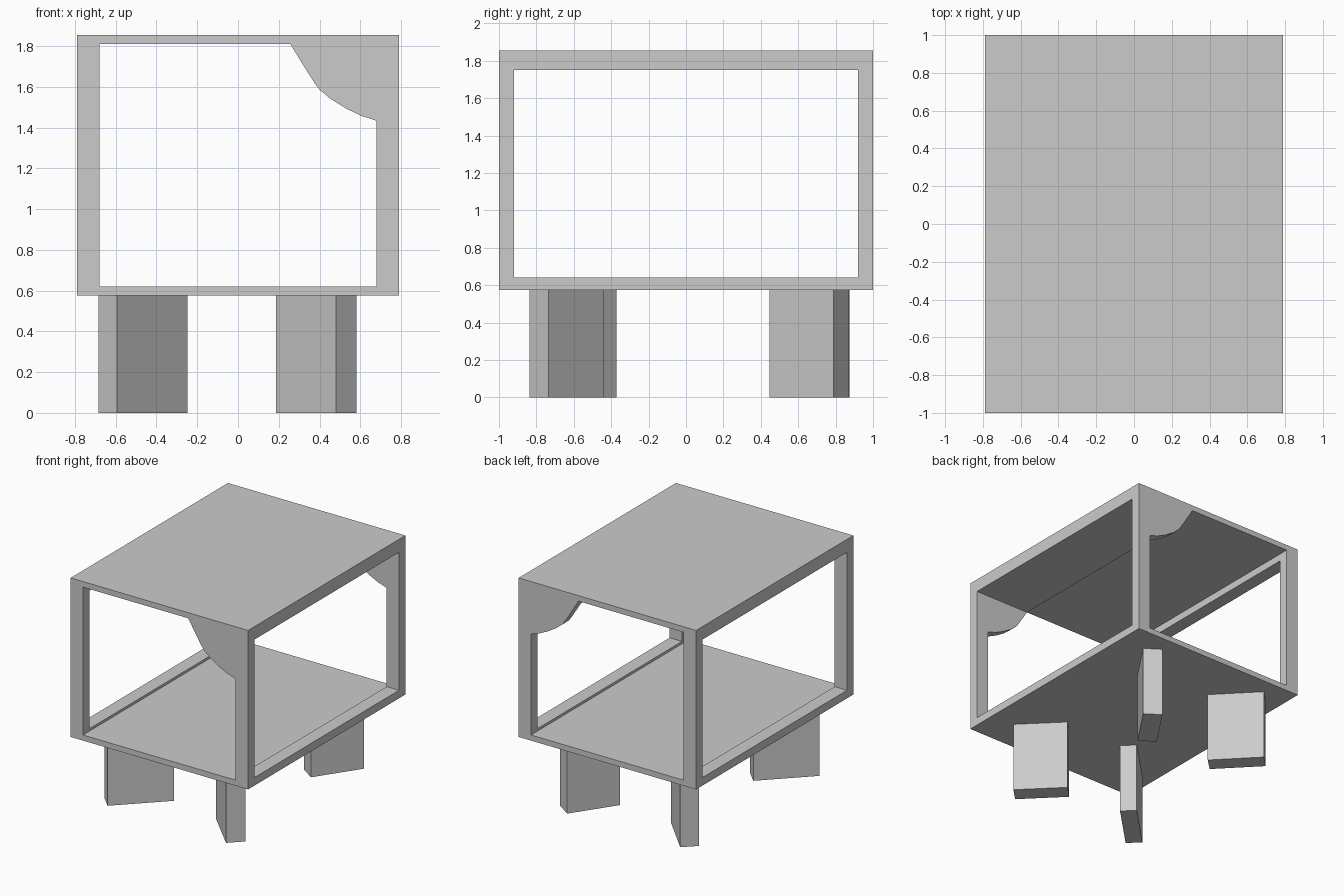
import bpy, bmesh, math

if "Cube" in bpy.data.objects:
    bpy.data.objects.remove(bpy.data.objects["Cube"])


def prism(name, profile, depth, axis):
    """Extrude a 2D profile along y (profile = x,z), x (profile = y,z)."""
    bm = bmesh.new()
    if axis == 'Y':
        pts = [(a, -depth / 2, b) for a, b in profile]
        move = (0, depth, 0)
    else:
        pts = [(-depth / 2, a, b) for a, b in profile]
        move = (depth, 0, 0)
    face = bm.faces.new([bm.verts.new(p) for p in pts])
    out = bmesh.ops.extrude_face_region(bm, geom=[face])
    verts = [v for v in out['geom'] if isinstance(v, bmesh.types.BMVert)]
    bmesh.ops.translate(bm, verts=verts, vec=move)
    bmesh.ops.recalc_face_normals(bm, faces=bm.faces)
    mesh = bpy.data.meshes.new(name)
    bm.to_mesh(mesh)
    bm.free()
    obj = bpy.data.objects.new(name, mesh)
    bpy.context.collection.objects.link(obj)
    return obj


def rect(half, low, high):
    return [(-half, low), (half, low), (half, high), (-half, high)]


def cut(target, cutter):
    cutter.hide_render = True
    mod = target.modifiers.new("opening", 'BOOLEAN')
    mod.operation = 'DIFFERENCE'
    mod.solver = 'EXACT'
    mod.object = cutter
    bpy.context.view_layer.objects.active = target
    bpy.ops.object.modifier_apply(modifier=mod.name)
    bpy.data.objects.remove(cutter)


# Box cabinet, open on all four sides
cabinet = prism("cabinet_frame", rect(0.79, 0.575, 1.855), 2.0, 'Y')

# Front-to-back opening with a curved corner gusset
front_profile = [(-0.68, 0.62), (0.68, 0.62), (0.68, 1.434), (0.605, 1.458),
                 (0.532, 1.493), (0.453, 1.542), (0.40, 1.586), (0.375, 1.62),
                 (0.316, 1.713), (0.257, 1.81), (-0.68, 1.81)]
cut(cabinet, prism("front_opening_cutter", front_profile, 3.0, 'Y'))

# Side-to-side opening
cut(cabinet, prism("side_opening_cutter", rect(0.92, 0.64, 1.75), 3.0, 'X'))

# Slab legs, each turned roughly toward the centre
legs = {  # name: (x, y, length, thickness, angle)
    "front_right_leg": (0.385, -0.64, 0.414, 0.145, 135),
    "front_left_leg": (-0.467, -0.59, 0.49, 0.128, 45),
    "back_right_leg": (0.393, 0.658, 0.414, 0.147, 56),
    "back_left_leg": (-0.46, 0.67, 0.43, 0.139, 134),
}
for name, (x, y, length, thick, angle) in legs.items():
    bpy.ops.mesh.primitive_cube_add(size=1, location=(x, y, 0.2875),
                                    rotation=(0, 0, math.radians(angle)))
    leg = bpy.context.object
    leg.name = name
    leg.scale = (length, thick, 0.575)
